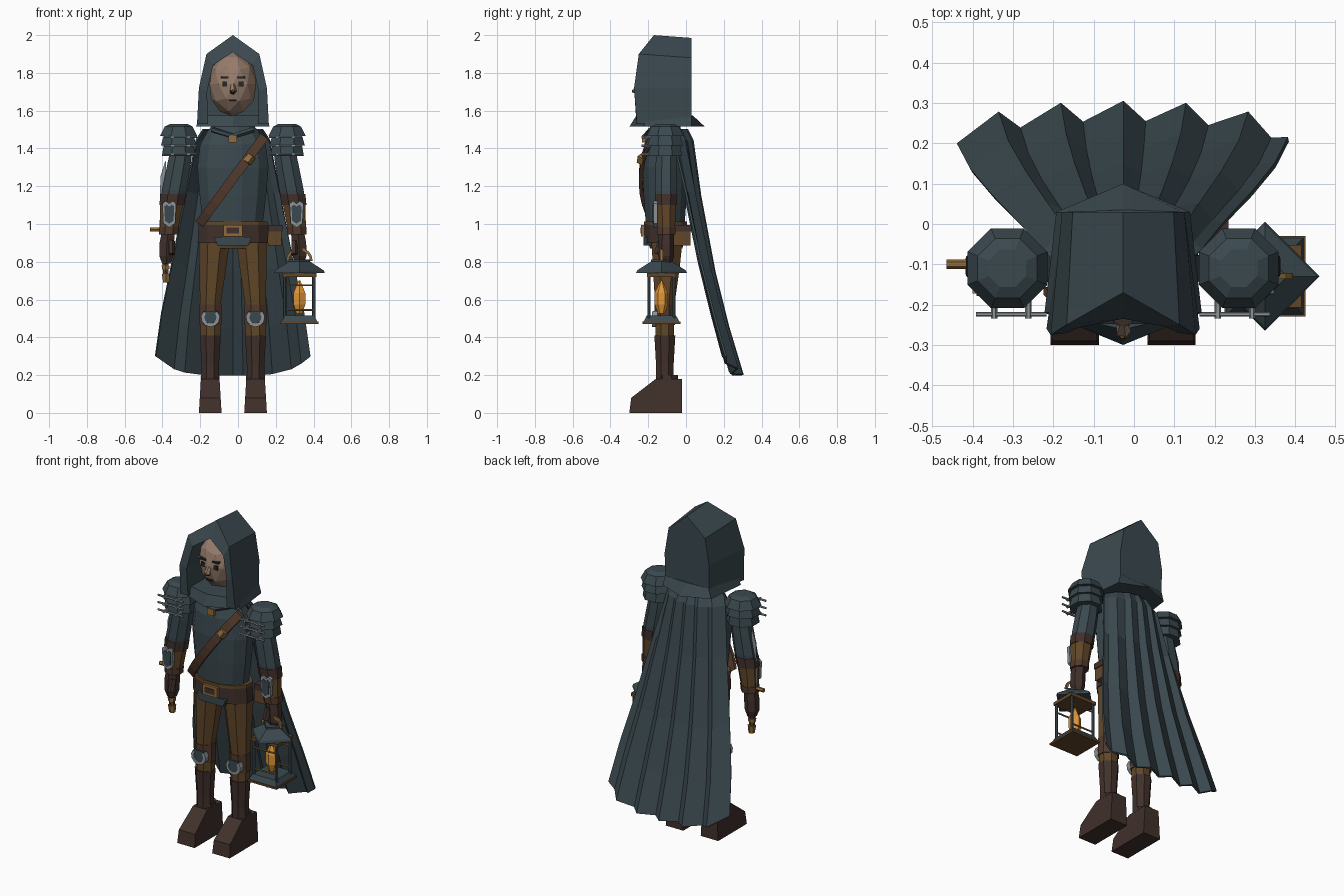
import bpy, bmesh, math
from mathutils import Vector

cube = bpy.data.objects.get("Cube")
if cube:
    bpy.data.objects.remove(cube, do_unlink=True)

C = -0.027  # body centre line


def material(name, *rgb):
    m = bpy.data.materials.new(name)
    m.use_nodes = True
    m.diffuse_color = (*rgb, 1)
    m.node_tree.nodes["Principled BSDF"].inputs["Base Color"].default_value = (*rgb, 1)
    return m


cloth = material("dark slate cloth", .043, .066, .077)
tan = material("tan leather", .12, .062, .022)
brown = material("dark brown leather", .052, .03, .024)
strap_brown = material("strap brown", .085, .042, .025)
brass = material("brass", .28, .15, .045)
steel = material("steel", .26, .29, .31)
skin = material("skin", .31, .205, .15)
flame_mat = material("flame orange", .75, .31, .04)
dark = material("dark features", .022, .02, .02)


def make(name, bm, mat):
    bmesh.ops.recalc_face_normals(bm, faces=bm.faces)
    me = bpy.data.meshes.new(name)
    bm.to_mesh(me)
    bm.free()
    me.materials.append(mat)
    ob = bpy.data.objects.new(name, me)
    bpy.context.collection.objects.link(ob)
    return ob


def loft(name, rings, mat, closed=True, first=True, last=True):
    bm = bmesh.new()
    vs = [[bm.verts.new(p) for p in r] for r in rings]
    n = len(vs[0])
    for a, b in zip(vs, vs[1:]):
        for i in range(n if closed else n - 1):
            j = (i + 1) % n
            bm.faces.new((a[i], a[j], b[j], b[i]))
    if first:
        bm.faces.new(vs[0])
    if last:
        bm.faces.new(vs[-1])
    return make(name, bm, mat)


def tube(name, secs, mat, n=8, turn=0.5):
    """Stack of ellipses: x, y, z, half width, half depth."""
    angles = [(i + turn) * math.tau / n for i in range(n)]
    return loft(name, [[(x + rx * math.cos(a), y + ry * math.sin(a), z) for a in angles]
                       for x, y, z, rx, ry in secs], mat)


def rod(name, a, b, r, mat, n=6, r2=None):
    a, b = Vector(a), Vector(b)
    q = (b - a).to_track_quat('Z', 'Y')
    circle = [Vector((math.cos(i * math.tau / n), math.sin(i * math.tau / n), 0)) for i in range(n)]
    return loft(name, [[p + q @ (c * k) for c in circle] for p, k in ((a, r), (b, r2 or r))], mat)


def plate(name, pts, y, depth, mat):
    """Outline in x, z pushed back in y."""
    return loft(name, [[(x, y + d, z) for x, z in pts] for d in (0, depth)], mat)


def box(name, c, size, mat):
    x, y, z = c
    w, d, h = (s / 2 for s in size)
    return plate(name, [(x - w, z - h), (x + w, z - h), (x + w, z + h), (x - w, z + h)], y - d, 2 * d, mat)


def arc_bar(name, c, r, thick, y, depth, start, end, mat, n=8):
    angs = [math.radians(start + (end - start) * i / n) for i in range(n + 1)]
    rings = []
    for a in angs:
        ca, sa = math.cos(a), math.sin(a)
        rings.append([(c[0] + k * ca, y + d, c[1] + k * sa)
                      for k, d in ((r, 0), (r, depth), (r - thick, depth), (r - thick, 0))])
    return loft(name, rings, mat)


def arch(half):
    """Mirror hood points (half width, y, z) that end at the peak."""
    return [(C - x, y, z) for x, y, z in half] + [(C + x, y, z) for x, y, z in half[-2::-1]]


# Hood shell with a thick rim around the face, and its flared hem
hood_back = arch([(.15, .03, 1.53), (.152, .03, 1.72), (.125, .03, 1.88), (0, .03, 1.985)])
hood_front = arch([(.19, -.26, 1.53), (.18, -.275, 1.72), (.14, -.25, 1.9), (0, -.17, 2)])
rim = arch([(.132, -.262, 1.53), (.137, -.27, 1.7), (.105, -.255, 1.84), (0, -.235, 1.91)])
lining = [(x, -.08, z) for x, y, z in rim]
loft("hood", [hood_back, hood_front, rim, lining], cloth, closed=False)


def hem_ring(z, front, side, back):
    return [(C, front, z), (C + side, -.22, z), (C + side * .85, .03, z),
            (C, back, z), (C - side * .85, .03, z), (C - side, -.22, z)]


loft("hood_hem", [hem_ring(1.575, -.262, .175, .035), hem_ring(1.515, -.3, .195, .1)], cloth)

# Head and face
bm = bmesh.new()
bmesh.ops.create_icosphere(bm, subdivisions=2, radius=1)
for v in bm.verts:
    v.co = (C + v.co.x * .13, -.12 + v.co.y * .135, 1.74 + v.co.z * .17)
make("head", bm, skin)
for s, side in ((-1, "right"), (1, "left")):
    x = C + s * .043
    box(side + "_eye", (x, -.236, 1.742), (.026, .02, .026), dark)
    box(side + "_brow", (x, -.235, 1.775), (.042, .026, .01), dark)
box("mouth", (C, -.238, 1.655), (.036, .02, .006), dark)
rod("nose", (C, -.24, 1.75), (C, -.266, 1.7), .008, skin, 5, .02)
rod("nose_tip", (C, -.25, 1.7), (C, -.285, 1.705), .016, tan, 5, .008)

# Torso, belt and hips
tube("torso", [(C, -.11, z, w, d) for z, w, d in (
    (.93, .17, .105), (1.02, .166, .108), (1.15, .182, .118), (1.3, .195, .125),
    (1.42, .18, .115), (1.49, .14, .09), (1.54, .1, .075))], cloth, 12)
tube("hips", [(C, -.105, .87, .17, .085), (C, -.105, .93, .185, .105)], tan, 10)
tube("belt", [(C, -.108, .9, .193, .115), (C, -.108, 1, .188, .115)], brown, 12)
tube("belt_trim", [(C, -.108, z, .19, .118) for z in (.995, 1.014)], tan, 12)
plate("belt_flap", [(C - .1, .93), (C + .1, .93), (C + .08, .885), (C - .08, .885)], -.225, .05, cloth)
box("buckle", (C, -.222, .965), (.1, .03, .062), brass)
box("buckle_centre", (C, -.235, .965), (.066, .012, .032), brown)
box("pouch", (.195, -.02, .935), (.07, .09, .1), tan)
box("pouch_flap", (.197, -.02, .978), (.076, .096, .036), brown)
rod("collar_trim", (C - .11, -.185, 1.5), (C, -.215, 1.465), .014, cloth, 5)
rod("collar_trim_left", (C + .11, -.185, 1.5), (C, -.215, 1.465), .014, cloth, 5)
box("neck_clasp", (C, -.222, 1.452), (.045, .02, .04), brass)

# Chest strap following the torso
rings = []
for i in range(9):
    t = i / 8
    x = -.178 + .345 * t
    y = -.11 - (.118 + .04 * t * (1 - t)) * math.sqrt(1 - (x / .2) ** 2) - .012
    z = 1 + .465 * t
    rings.append([(C + x + a * .02, y + d, z - a * .015) for a, d in ((-1, 0), (1, 0), (1, .02), (-1, .02))])
loft("chest_strap", rings, strap_brown)
rod("strap_buckle", (C + .075, -.238, 1.325), (C + .1, -.232, 1.36), .024, brass, 4)

# Pleated cape: sawtooth folds that fan out toward the hem
folds = [(-.41, 0)]
for k in range(-2, 3):
    folds += [(k * .155, 1), (k * .155 + .055, 0)]
folds.append((.41, .3))
rows = []
for z, spread, y, pleat, wrap in (
        (1.5, .38, .005, .01, .1), (1.44, .47, .035, .016, .09), (1.15, .6, .075, .025, .06),
        (.75, .78, .15, .035, .05), (.45, .92, .225, .042, .05), (.2, 1, .3, .05, .055)):
    row = []
    for x, peak in folds:
        t = x / .41
        lift = .1 * t ** 4 * (1.5 - z) / 1.3
        row.append((C + x * spread, y - pleat * (1 - peak) - wrap * t * t * (.4 + .6 * abs(t)), z + lift))
    rows.append(row)
cape = loft("cape", rows, cloth, closed=False, first=False, last=False)
solid = cape.modifiers.new("thickness", 'SOLIDIFY')
solid.thickness = .012
solid.offset = 0

for s, side in ((-1, "right"), (1, "left")):
    def sx(off):
        return C + s * off

    # Layered shoulder armour with front rods
    for i, secs in enumerate((((1.53, .05), (1.515, .08), (1.465, .107)),
                              ((1.47, .085), (1.415, .102)), ((1.42, .085), (1.36, .096)))):
        tube(f"{side}_shoulder_plate_{i}", [(sx(.287), -.11, z, r, r) for z, r in reversed(secs)], cloth)
        z = 1.46 - i * .045
        rod(f"{side}_shoulder_rod_{i}", (sx(.19), -.224, z), (sx(.365), -.224, z), .006, steel)
        for off in (.235, .32):
            rod(f"{side}_rivet_{i}", (sx(off), -.235, z), (sx(off), -.18, z), .008, steel)

    # Arm, bracer and hand
    tube(side + "_sleeve", [(sx(o), -.105, z, r, r * .9) for o, z, r in (
        (.322, 1.1, .064), (.31, 1.18, .07), (.288, 1.3, .068), (.265, 1.44, .06))], cloth)
    tube(side + "_elbow_band", [(sx(.324), -.105, 1.1, .071, .062), (sx(.316), -.105, 1.16, .073, .064)], brown)
    tube(side + "_bracer", [(sx(.338), -.105, .97, .052, .05), (sx(.323), -.105, 1.12, .067, .058)], tan)
    tube(side + "_cuff", [(sx(.34), -.105, .945, .055, .053), (sx(.337), -.105, .985, .057, .054)], strap_brown)
    tube(side + "_hand", [(sx(o), -.105, z, r, d) for o, z, r, d in (
        (.352, .79, .026, .03), (.353, .83, .042, .042), (.35, .9, .044, .042), (.342, .96, .04, .04))], brown, 6)
    rod(side + "_thumb", (sx(.325), -.13, .91), (sx(.325), -.155, .84), .018, brown, 5)
    for part, k, y, mat in (("rim", 1, -.172, steel), ("face", .72, -.178, cloth)):
        plate(f"{side}_bracer_{part}", [(sx(.337 + a * .037 * k), 1.052 + b * .07 * k) for a, b in (
            (-1, .8), (-.5, 1), (0, .8), (.5, 1), (1, .8), (.85, -.7), (0, -1), (-.85, -.7))], y, .02, mat)

    # Leg, knee guard and boot
    tube(side + "_trouser", [(sx(o), y, z, r, d) for o, y, z, r, d in (
        (.119, -.112, .38, .056, .052), (.119, -.112, .58, .06, .056),
        (.108, -.105, .75, .075, .075), (.098, -.1, .92, .09, .09))], tan)
    tube(side + "_knee_wrap", [(sx(.119), -.112, z, .063, .059) for z in (.465, .575)], strap_brown)
    arc_bar(side + "_knee_guard", (sx(.119), .505), .05, .018, -.18, .03, 140, 400, steel)
    plate(side + "_knee_pad", [(sx(.119 + a), z) for a, z in (
        (-.034, .54), (.034, .54), (.034, .49), (0, .47), (-.034, .49))], -.176, .03, cloth)
    tube(side + "_boot_shaft", [(sx(.12), -.112, z, r, r) for z, r in (
        (.16, .05), (.25, .05), (.41, .06))], brown)
    tube(side + "_ankle_strap", [(sx(.12), -.1, z, .054, .062) for z in (.175, .2)], brown)
    profile = ((-.02, 0), (-.02, .18), (-.16, .18), (-.29, .08), (-.3, 0))
    loft(side + "_boot_foot", [[(sx(.12) + e * (.06 - z * .06), y, z) for y, z in profile]
                               for e in (-1, 1)], brown)

# Dagger held point up along the right forearm
dx, dy = -.395, -.1
plate("dagger_blade", [(dx - .02, .97), (dx + .02, .97), (dx + .016, 1.25), (dx + .012, 1.34), (dx - .016, 1.25)],
      dy - .004, .008, steel)
rod("dagger_guard", (-.465, dy, .972), (-.33, dy, .972), .012, brass)
rod("dagger_grip", (-.382, dy, .73), (-.39, dy, .97), .017, strap_brown)
rod("dagger_pommel", (-.38, dy, .69), (-.382, dy, .735), .018, brass, 6, .024)
rod("dagger_collar", (-.383, dy, .76), (-.384, dy, .78), .023, brass)

# Lantern hanging from the left hand
lx, ly = .325, -.13
arc_bar("lantern_handle", (lx, .805), .07, .014, ly - .007, .014, 0, 180, brass)
tube("lantern_roof", [(lx, ly, z, r, r) for z, r in ((.74, .135), (.755, .128), (.805, .05))], cloth, 4, 0)
tube("lantern_cap", [(lx, ly, z, .055, .055) for z in (.795, .812)], cloth, 4, 0)
box("lantern_top", (lx, ly, .73), (.18, .155, .02), tan)
box("lantern_foot", (lx, ly, .477), (.2, .2, .012), tan)
tube("lantern_base", [(lx, ly, .482, .135, .135), (lx, ly, .515, .11, .11)], cloth, 4)
for a in (-1, 1):
    for b in (-1, 1):
        rod("lantern_post", (lx + a * .077, ly + b * .067, .5), (lx + a * .077, ly + b * .067, .73), .009, cloth)
    for z in (.545, .675):
        rod("lantern_rail", (lx - .077, ly + a * .067, z), (lx + .077, ly + a * .067, z), .005, brass)
tube("flame", [(lx, ly, z, r, r) for z, r in (
    (.525, .018), (.575, .036), (.635, .036), (.7, .006))], flame_mat, 6)
